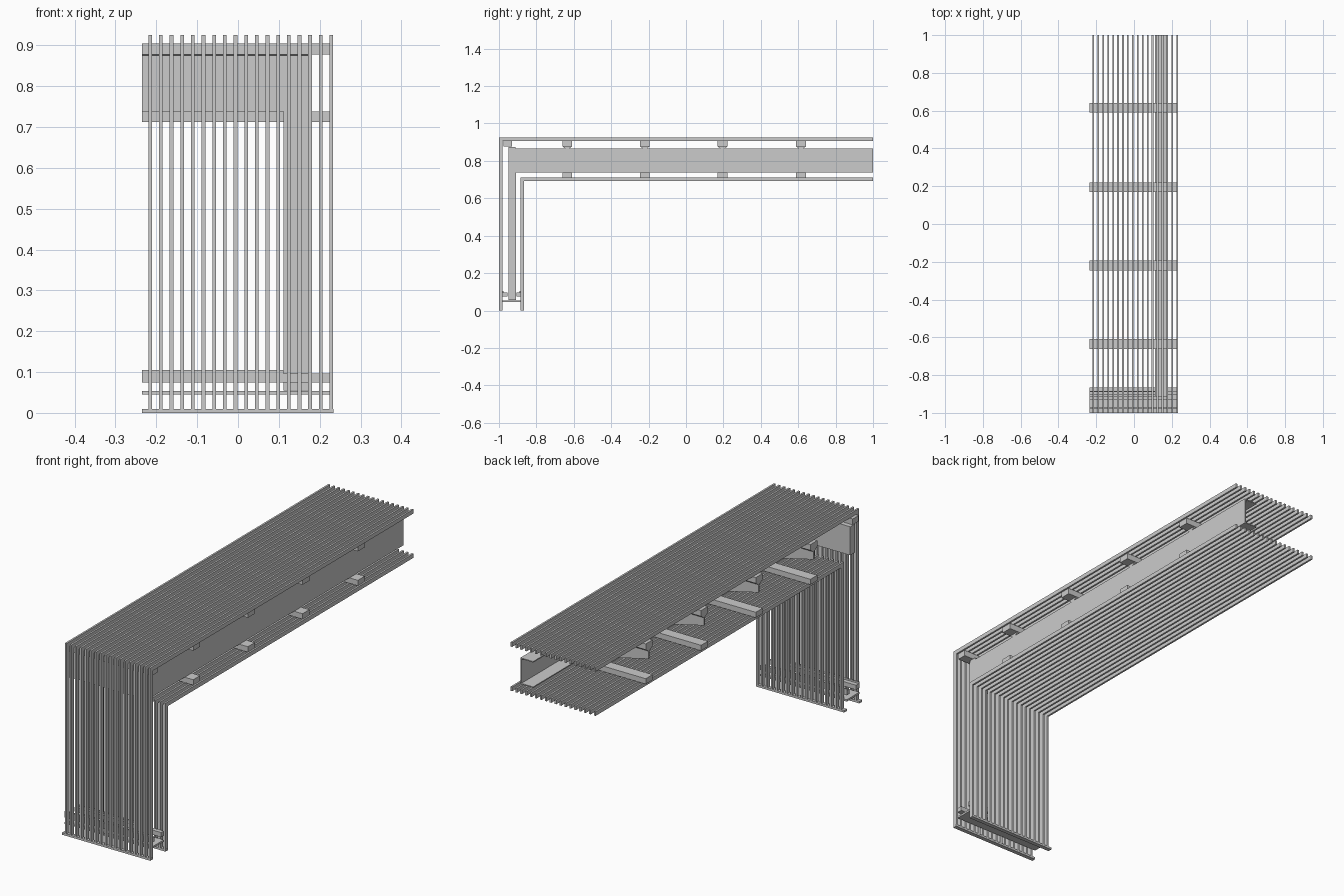
import bpy, bmesh

if "Cube" in bpy.data.objects:
    bpy.data.objects.remove(bpy.data.objects["Cube"])


def prism(name, pts, axis, a, b):
    """Extrude a 2D outline from a to b along an axis (x: pts are y,z / y: pts are x,z / z: pts are x,y)."""
    place = {'x': lambda p, t: (t, p[0], p[1]),
             'y': lambda p, t: (p[0], t, p[1]),
             'z': lambda p, t: (p[0], p[1], t)}[axis]
    bm = bmesh.new()
    lo = [bm.verts.new(place(p, a)) for p in pts]
    hi = [bm.verts.new(place(p, b)) for p in pts]
    n = len(pts)
    bm.faces.new(lo)
    bm.faces.new(hi[::-1])
    for i in range(n):
        bm.faces.new((lo[i], hi[i], hi[(i + 1) % n], lo[(i + 1) % n]))
    bmesh.ops.recalc_face_normals(bm, faces=bm.faces)
    me = bpy.data.meshes.new(name)
    bm.to_mesh(me)
    bm.free()
    ob = bpy.data.objects.new(name, me)
    bpy.context.collection.objects.link(ob)
    return ob


def box(name, x0, x1, y0, y1, z0, z1):
    return prism(name, [(y0, z0), (y1, z0), (y1, z1), (y0, z1)], 'x', x0, x1)


def channel(x0, x1, z0, z1, t):
    """C profile with its web on the x1 side."""
    return [(x0, z0), (x1, z0), (x1, z1), (x0, z1),
            (x0, z1 - t), (x1 - t, z1 - t), (x1 - t, z0 + t), (x0, z0 + t)]


def bent_slats(name, y, z, t):
    """Row of slats running up the leg and along the top."""
    outline = [(y, 0.01), (y + t, 0.01), (y + t, z - t), (1, z - t), (1, z), (y, z)]
    ob = prism(name, outline, 'x', -0.2195, -0.2105)
    m = ob.modifiers.new("row", 'ARRAY')
    m.count = 18
    m.use_relative_offset = False
    m.use_constant_offset = True
    m.constant_offset_displace = (0.0261, 0, 0)


# Outer and inner slat shells
bent_slats("outer_slats", -1.0, 0.925, 0.02)
bent_slats("inner_slats", -0.885, 0.712, 0.02)

# Steel beam and column
prism("main_beam", channel(0.112, 0.18, 0.738, 0.865, 0.005), 'y', -0.95, 1.0)
box("column", 0.112, 0.18, -0.95, -0.91, 0.055, 0.865)

# Corner crossbeam with cantilever to the open side
box("corner_crossbeam", -0.235, 0.178, -0.949, -0.911, 0.738, 0.875)
box("corner_joist", -0.235, 0.225, -0.975, -0.93, 0.877, 0.905)

# Joists above and below the beam, with tapered cantilever ribs
for i, y in enumerate((-0.635, -0.22, 0.195, 0.615)):
    box(f"upper_joist_{i}", -0.235, 0.225, y - 0.026, y + 0.026, 0.877, 0.905)
    box(f"lower_joist_{i}", -0.235, 0.225, y - 0.026, y + 0.026, 0.712, 0.738)
    prism(f"rib_{i}", [(0.176, 0.743), (0.176, 0.877), (-0.235, 0.877),
                       (-0.235, 0.825), (0.112, 0.743)], 'y', y - 0.004, y + 0.004)
    prism(f"rib_cap_{i}", [(y - 0.026, 0.877), (y - 0.008, 0.864),
                           (y + 0.008, 0.864), (y + 0.026, 0.877)], 'x', -0.235, 0.18)

# Foot strips under both slat rows
for side, y in (("outer", -1.0), ("inner", -0.885)):
    box(f"{side}_foot_strip", -0.235, 0.234, y, y + 0.02, 0, 0.01)

# Leg base frame
box("base_plate", -0.235, 0.225, -0.98, -0.885, 0.045, 0.054)
box("outer_base_rail", -0.235, 0.225, -0.98, -0.955, 0.075, 0.097)
box("inner_base_rail", -0.235, 0.225, -0.905, -0.885, 0.075, 0.097)
for y in (-0.98, -0.889):
    box("base_rail_lip", -0.235, 0.112, y, y + 0.004, 0.097, 0.105)
